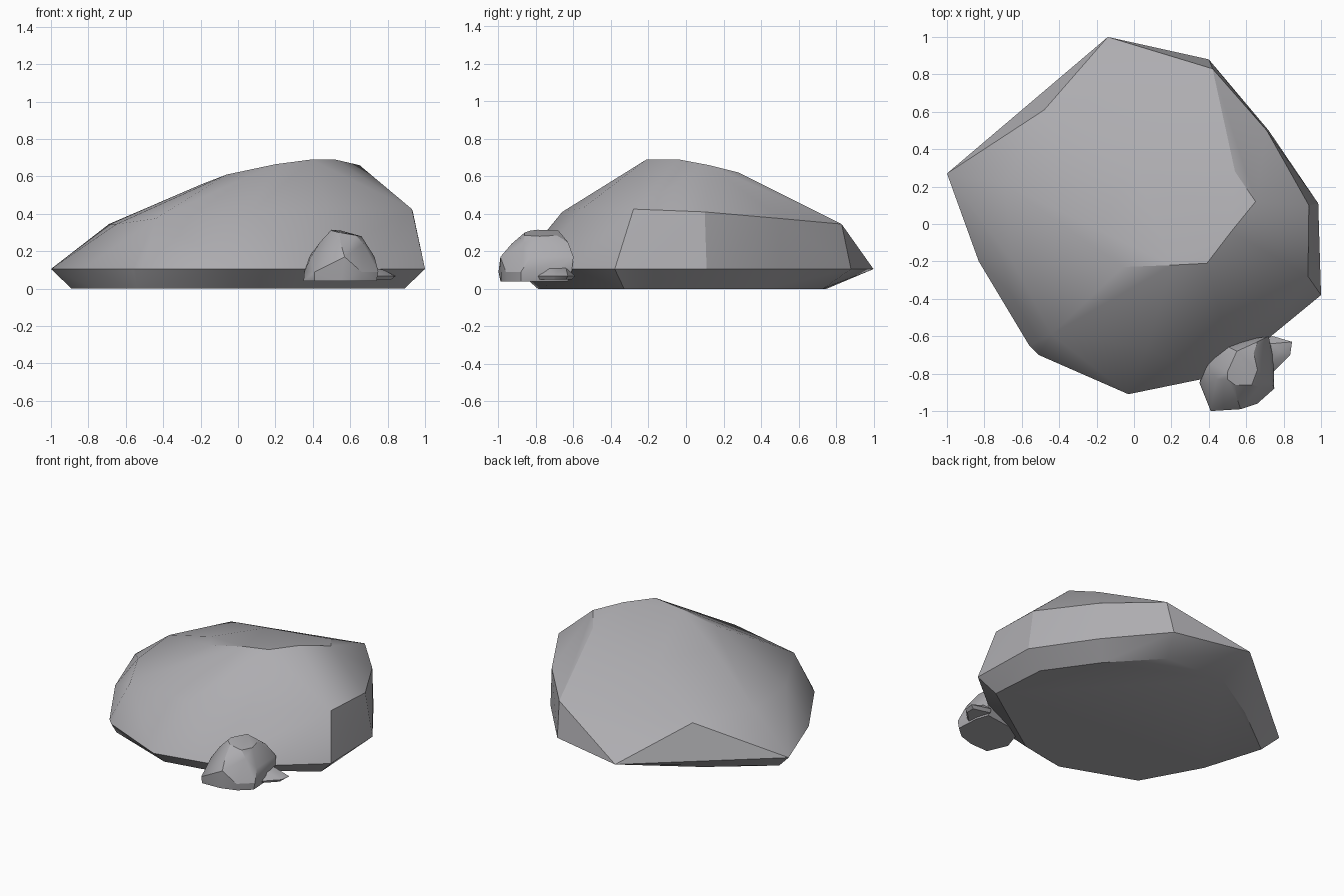
import bpy, bmesh, math

stone = bpy.data.materials.new("grey stone")
stone.diffuse_color = (0.42, 0.415, 0.435, 1)


def rock(name, *rings):
    """Chiselled stone: convex shell around stacked rings of corners."""
    bm = bmesh.new()
    for ring in rings:
        for p in ring:
            bm.verts.new(p)
    res = bmesh.ops.convex_hull(bm, input=bm.verts[:])
    junk = set(res["geom_interior"]) | set(res["geom_unused"])
    bmesh.ops.delete(bm, geom=[g for g in junk if isinstance(g, bmesh.types.BMVert)], context='VERTS')
    bmesh.ops.dissolve_limit(bm, angle_limit=math.radians(2), verts=bm.verts[:], edges=bm.edges[:])
    bmesh.ops.recalc_face_normals(bm, faces=bm.faces[:])
    me = bpy.data.meshes.new(name)
    bm.to_mesh(me)
    bm.free()
    me.materials.append(stone)
    ob = bpy.data.objects.new(name, me)
    bpy.context.collection.objects.link(ob)
    bpy.ops.object.select_all(action='DESELECT')
    ob.select_set(True)
    bpy.context.view_layer.objects.active = ob
    bpy.ops.object.shade_smooth_by_angle(angle=math.radians(25))


def level(z, *xy):
    return [(x, y, z) for x, y in xy]


# Large boulder: base, rim, shoulder and crown
rock("boulder",
     level(0, (-0.89, 0.22), (-0.5, 0.52), (-0.12, 0.75), (0.33, 0.73), (0.62, 0.42), (0.86, 0.08),
           (0.89, -0.33), (0.3, -0.73), (-0.03, -0.79), (-0.54, -0.6), (-0.76, -0.2)),
     level(0.105, (-1, 0.27), (-0.14, 1), (0.4, 0.88), (0.72, 0.5), (0.985, 0.11), (1, -0.38),
           (0.72, -0.61), (0.36, -0.83), (-0.03, -0.91), (-0.51, -0.7), (-0.56, -0.65), (-0.83, -0.2)),
     level(0.345, (-0.48, 0.61), (0.42, 0.83), (-0.69, 0.21), (-0.65, -0.2)),
     [(0.71, 0.5, 0.375), (0.935, 0.1, 0.41), (0.93, -0.28, 0.425), (0.48, -0.55, 0.43),
      (0.07, -0.66, 0.41), (-0.44, -0.59, 0.375)],
     [(0.39, -0.21, 0.69), (0.52, -0.04, 0.69), (0.65, 0.12, 0.66), (0.54, 0.28, 0.62),
      (0.2, -0.22, 0.665), (-0.06, -0.23, 0.61), (-0.19, -0.03, 0.56), (0, 0.32, 0.54)])

# Small stone leaning on the front right of the boulder
rock("small_stone",
     level(0.04, (0.35, -0.85), (0.41, -0.99), (0.55, -0.985), (0.66, -0.95), (0.74, -0.88),
           (0.73, -0.72), (0.7, -0.63), (0.48, -0.66), (0.39, -0.73)),
     level(0.09, (0.355, -0.84), (0.41, -1), (0.66, -0.96), (0.75, -0.88), (0.745, -0.72), (0.72, -0.61)),
     level(0.17, (0.38, -0.73), (0.39, -0.86), (0.57, -0.99), (0.73, -0.83), (0.72, -0.6),
           (0.63, -0.63), (0.47, -0.64)),
     [(0.44, -0.83, 0.25), (0.55, -0.93, 0.24), (0.67, -0.87, 0.24), (0.66, -0.63, 0.25)],
     [(0.5, -0.79, 0.315), (0.55, -0.68, 0.31), (0.64, -0.69, 0.285), (0.66, -0.78, 0.28),
      (0.63, -0.86, 0.285), (0.54, -0.86, 0.3), (0.5, -0.83, 0.31)])

# Tiny chip beside the small stone
rock("stone_chip",
     level(0.05, (0.7, -0.61), (0.82, -0.64), (0.82, -0.7), (0.74, -0.78), (0.7, -0.76)),
     level(0.068, (0.71, -0.59), (0.845, -0.63), (0.835, -0.7), (0.745, -0.79)),
     [(0.73, -0.64, 0.11), (0.78, -0.68, 0.1), (0.74, -0.73, 0.108)])
